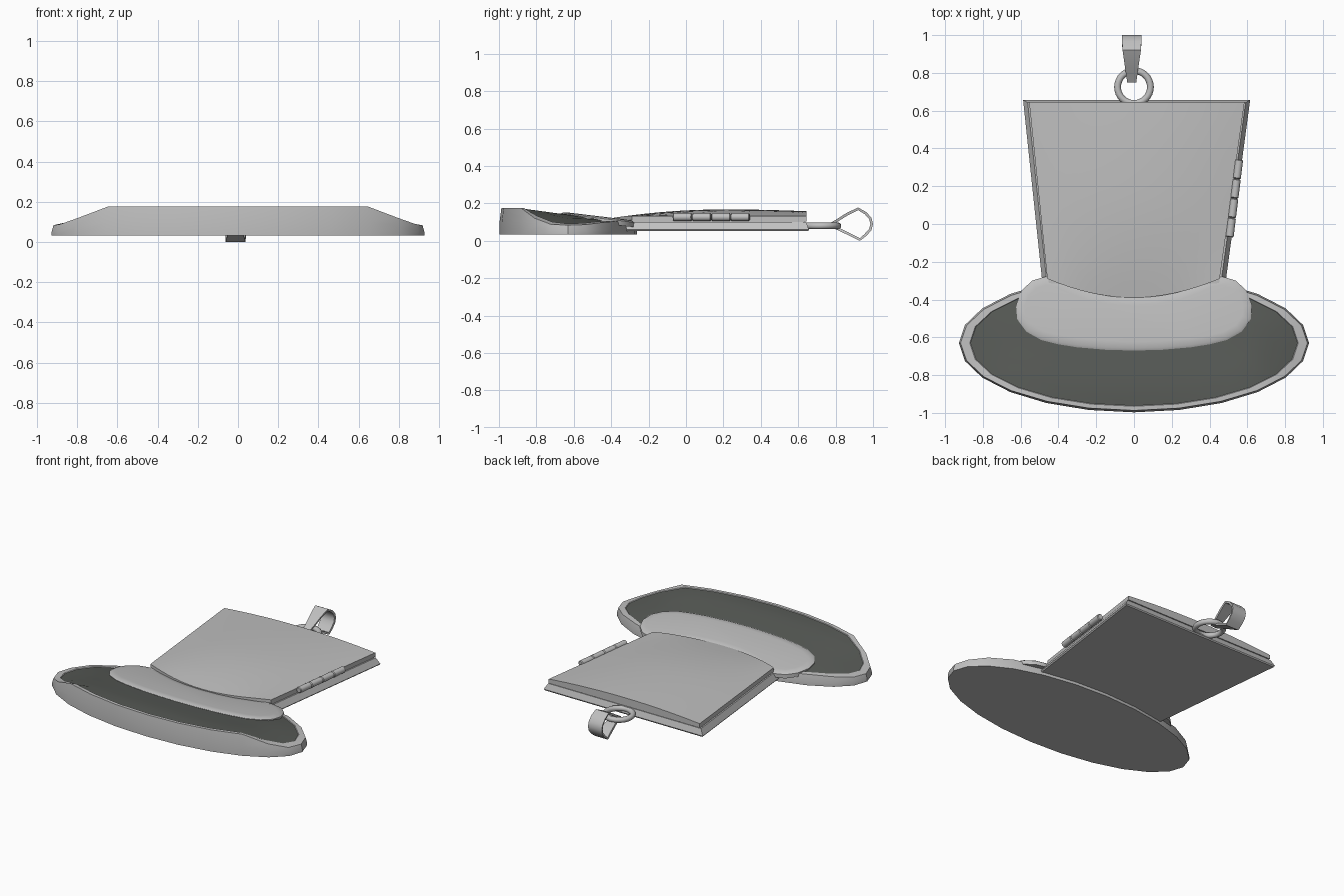
import bpy, bmesh, math
from mathutils import Vector

if "Cube" in bpy.data.objects:
    bpy.data.objects.remove(bpy.data.objects["Cube"])


def material(name, col):
    m = bpy.data.materials.new(name)
    m.diffuse_color = (*col, 1)
    m.use_nodes = True
    m.node_tree.nodes["Principled BSDF"].inputs["Base Color"].default_value = m.diffuse_color
    return m


SILVER = material("silver grey", (0.52, 0.52, 0.52))
DARK = material("dark enamel", (0.095, 0.102, 0.093))


def finish(name, bm, mats=(SILVER,), angle=30):
    bmesh.ops.recalc_face_normals(bm, faces=bm.faces)
    me = bpy.data.meshes.new(name)
    bm.to_mesh(me)
    bm.free()
    ob = bpy.data.objects.new(name, me)
    bpy.context.collection.objects.link(ob)
    for m in mats:
        me.materials.append(m)
    bpy.ops.object.select_all(action='DESELECT')
    bpy.context.view_layer.objects.active = ob
    ob.select_set(True)
    bpy.ops.object.shade_smooth_by_angle(angle=math.radians(angle))
    return ob


def loft(bm, rings, cap_start=True, cap_end=True, closed=False):
    """Skin a list of point rings; returns the face strips."""
    vs = [[bm.verts.new(p) for p in r] for r in rings]
    pairs = list(zip(vs, vs[1:])) + ([(vs[-1], vs[0])] if closed else [])
    n = len(rings[0])
    strips = [[bm.faces.new((a[i], a[(i + 1) % n], b[(i + 1) % n], b[i]))
               for i in range(n)] for a, b in pairs]
    if cap_start and not closed:
        bm.faces.new(vs[0][::-1])
    if cap_end and not closed:
        strips.append([bm.faces.new(vs[-1])])
    return strips


def interp(x, pts):
    for (x0, y0), (x1, y1) in zip(pts, pts[1:]):
        if x <= x1:
            t = max(0, (x - x0) / (x1 - x0))
            return y0 + (y1 - y0) * t
    return pts[-1][1]


# Brim: 24-sided ellipse, raised at the front and drooping at the sides
def brim_z(x, y):
    zc = interp(y, [(-1, .172), (-.87, .172), (-.6, .135), (-.3, .088)])
    f = interp(abs(x), [(0, 1), (.66, 1), (.9, 0)])
    return .08 + (zc - .08) * f


def ellipse(rx, ry, zf):
    out = []
    for i in range(24):
        t = math.tau * i / 24
        x, y = rx * math.sin(t), -.63 - ry * math.cos(t)
        out.append((x, y, zf(x, y)))
    return out


def edge_z(x, y):
    return interp(y, [(-1, .1), (-.88, .1), (-.8, .075), (-.7, .05), (-.3, .06)])


bm = bmesh.new()
rings = [ellipse(.927, .367, lambda x, y: .033),
         ellipse(.927, .367, edge_z),
         ellipse(.918, .357, lambda x, y: brim_z(x, y) + .004),
         ellipse(.87, .335, lambda x, y: brim_z(x, y) + .004),
         ellipse(.866, .332, brim_z)]
rings += [ellipse(.866 * k, .332 * k, brim_z) for k in (.85, .7, .5, .25)]
strips = loft(bm, rings)
for s in strips[4:]:
    for f in s:
        f.material_index = 1
finish("brim", bm, (SILVER, DARK))

# Hat band: sloping kidney-shaped plate with a bevelled edge
half = [(0, -.385), (.12, -.378), (.23, -.358), (.32, -.325), (.4, -.289), (.47, -.279),
        (.54, -.3), (.597, -.355), (.625, -.43), (.618, -.505), (.57, -.57),
        (.49, -.615), (.4, -.637), (.3, -.653), (.15, -.666), (0, -.67)]
outline = half + [(-x, y) for x, y in half[-2:0:-1]]


def band_z(y):
    return .15 - (y + .67) * .12


bm = bmesh.new()
strips = loft(bm, [[(x, y, band_z(y) - .03) for x, y in outline],
                   [(x, y, band_z(y) - .004) for x, y in outline]])
bmesh.ops.recalc_face_normals(bm, faces=bm.faces)
top = strips[-1]
bmesh.ops.inset_region(bm, faces=top, thickness=.012, depth=.007)
bmesh.ops.inset_region(bm, faces=top, thickness=.035, depth=.003)
finish("hat_band", bm)


# Crown back plate with chamfered rim
def trapezoid(d, z):
    return [(-.48 + d, -.36, z), (.478 - d, -.36, z),
            (.615 - d, .657 - d * .6, z), (-.587 + d, .657 - d * .6, z)]


bm = bmesh.new()
loft(bm, [trapezoid(.006, .052), trapezoid(0, .06), trapezoid(.024, .1),
          trapezoid(.034, .1), trapezoid(.034, .112)])
finish("crown_back_plate", bm)


# Crown cover: gently domed lid whose front edge follows the band
def cover_point(u, v):
    front = -.39 + .1 * u * u
    y = front + (.645 - front) * v
    k = (y + .28) / .925
    left, right = -.46 - .095 * k, .455 + .13 * k
    x = left + (right - left) * (u + 1) / 2
    ridge = .168 - (.13 if y < .2 else .05) * (y - .2) ** 2
    side = min(.132, ridge)
    return Vector((x, y, side + (ridge - side) * (1 - u * u)))


N, M = 16, 12
bm = bmesh.new()
grid = [[bm.verts.new(cover_point(-1 + 2 * i / N, j / M)) for i in range(N + 1)]
        for j in range(M + 1)]
for j in range(M):
    for i in range(N):
        bm.faces.new((grid[j][i], grid[j][i + 1], grid[j + 1][i + 1], grid[j + 1][i]))
border = [e for e in bm.edges if e.is_boundary]
ext = bmesh.ops.extrude_edge_only(bm, edges=border)
for v in ext["geom"]:
    if isinstance(v, bmesh.types.BMVert):
        v.co.z = .104
bmesh.ops.holes_fill(bm, edges=[e for e in bm.edges if e.is_boundary], sides=0)
finish("crown_cover", bm)

# Hinge: four barrels along the right edge
a, b = Vector((.506, -.07, .127)), Vector((.557, .342, .127))
step = (b - a) / 4
for i in range(4):
    bm = bmesh.new()
    side = step.normalized().cross(Vector((0, 0, 1)))
    rings = []
    for t, r in ((.01, .016), (.05, .021), (.95, .021), (.99, .016)):
        c = a + step * (i + t)
        rings.append([c + side * r * math.cos(q) + Vector((0, 0, r * math.sin(q)))
                      for q in (math.tau * n / 16 for n in range(16))])
    loft(bm, rings)
    finish(f"hinge_barrel_{i + 1}", bm)

# Hanging ring
bpy.ops.mesh.primitive_torus_add(location=(0, .725, .08), major_radius=.087, minor_radius=.018,
                                 major_segments=32, minor_segments=12)
ring = bpy.context.object
ring.name = "hanging_ring"
ring.data.materials.append(SILVER)
bpy.ops.object.shade_smooth_by_angle(angle=math.radians(40))

# Bail: strap loop, wide at the back and narrow at the ring
path = [(.75, .084), (.8, .112), (.86, .15), (.92, .178), (.965, .153), (.992, .122),
        (1.0, .09), (.992, .058), (.965, .027), (.93, .0), (.86, .034), (.8, .062)]
bm = bmesh.new()
rings = []
for i, (y, z) in enumerate(path):
    p, q = path[i - 1], path[(i + 1) % len(path)]
    n = Vector((q[0] - p[0], q[1] - p[1])).normalized()
    iy, iz = y + n.y * .014, z - n.x * .014      # inner side of the strap
    w = interp(y, [(.75, .024), (.93, .05), (1, .052)])
    cx = -.012
    rings.append([(cx - w, y, z), (cx + w, y, z), (cx + w * .95, iy, iz), (cx - w * .95, iy, iz)])
loft(bm, rings, closed=True)
finish("bail", bm)
